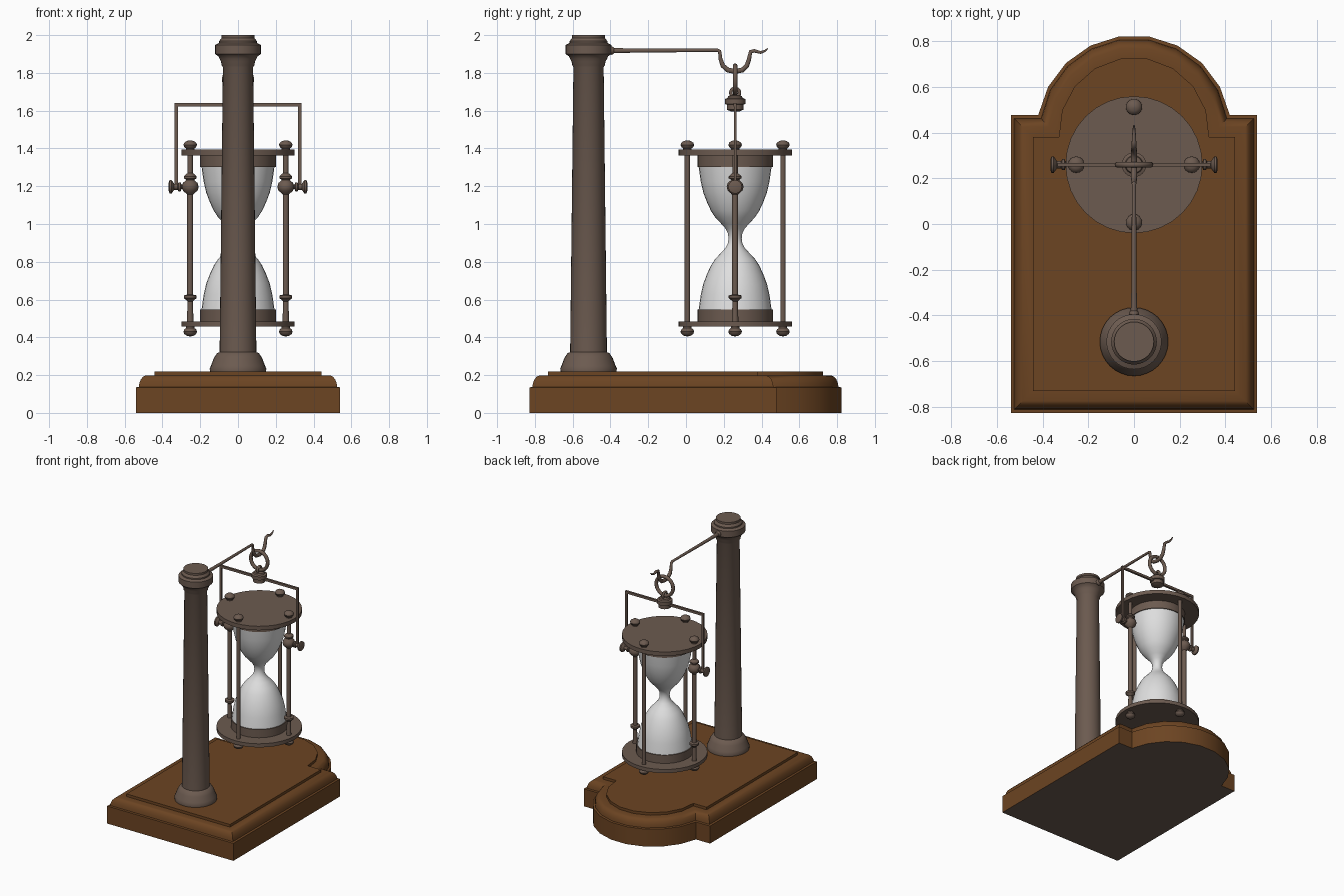
import bpy, bmesh, math
from mathutils import Matrix, Vector

if "Cube" in bpy.data.objects:
    bpy.data.objects.remove(bpy.data.objects["Cube"])


def material(name, col):
    m = bpy.data.materials.new(name)
    m.diffuse_color = (*col, 1)
    m.use_nodes = True
    m.node_tree.nodes["Principled BSDF"].inputs["Base Color"].default_value = m.diffuse_color
    return m


WOOD = material("brown_wood", (0.150, 0.058, 0.016))
METAL = material("bronze_metal", (0.150, 0.104, 0.080))
GLASS = material("pale_glass", (0.74, 0.74, 0.74))
CY = 0.26       # hourglass centre in y
COL_Y = -0.516  # column centre in y


def finish(name, bm, mats, angle=35):
    bmesh.ops.recalc_face_normals(bm, faces=bm.faces)
    me = bpy.data.meshes.new(name)
    bm.to_mesh(me)
    bm.free()
    for m in mats:
        me.materials.append(m)
    ob = bpy.data.objects.new(name, me)
    bpy.context.collection.objects.link(ob)
    smooth(ob, angle)
    return ob


def smooth(ob, angle=35):
    bpy.ops.object.select_all(action='DESELECT')
    ob.select_set(True)
    bpy.context.view_layer.objects.active = ob
    bpy.ops.object.shade_smooth_by_angle(angle=math.radians(angle))


def loft(bm, rings):
    """Skin a stack of closed loops and cap both ends; returns the bottom cap."""
    loops = [[bm.verts.new(p) for p in ring] for ring in rings]
    n = len(loops[0])
    for a, b in zip(loops, loops[1:]):
        for i in range(n):
            bm.faces.new((a[i], a[(i + 1) % n], b[(i + 1) % n], b[i]))
    bm.faces.new(loops[-1])
    return bm.faces.new(loops[0][::-1])


def lathe(name, profile, loc, mat=METAL, segs=24, rot=None):
    """Turn a (radius, height) profile around z, then rotate and place it."""
    bm = bmesh.new()
    ang = [2 * math.pi * i / segs for i in range(segs)]
    loft(bm, [[(r * math.cos(a), r * math.sin(a), z) for a in ang] for r, z in profile])
    bm.transform(Matrix.Translation(loc) @ (rot or Matrix()))
    return finish(name, bm, [mat])


def ball(r, z, h, n=6):
    """Profile of a flattened ball of radius r, half height h, centred at z."""
    return [(max(r * math.sin(math.pi * i / n), 0.002), z - h * math.cos(math.pi * i / n))
            for i in range(n + 1)]


def box(name, loc, size):
    bm = bmesh.new()
    bmesh.ops.create_cube(bm, size=1)
    bm.transform(Matrix.Translation(loc) @ Matrix.Diagonal((*size, 1)))
    return finish(name, bm, [METAL])


def ring(name, loc, R, r, normal):
    bpy.ops.mesh.primitive_torus_add(location=loc, major_radius=R, minor_radius=r,
                                     major_segments=28, minor_segments=10)
    ob = bpy.context.object
    ob.rotation_euler = Vector(normal).to_track_quat('Z', 'Y').to_euler()
    ob.name = name
    ob.data.materials.append(METAL)
    smooth(ob, 60)


# Wooden base: rectangle with an arched back, stacked with inset mouldings
def outline(d, z):
    r, c, sh = 0.427 - d, 0.40, 0.478 - d
    a0 = math.asin((sh - c) / r)
    arch = [a0 + (math.pi - 2 * a0) * i / 9 for i in range(10)]
    pts = [(-0.54 + d, sh), (-0.54 + d, -0.828 + d), (0.54 - d, -0.828 + d), (0.54 - d, sh)]
    pts += [(r * math.cos(a), c + r * math.sin(a)) for a in arch]
    return [(x, y, z) for x, y in pts]


bm = bmesh.new()
bottom = loft(bm, [outline(d, z) for d, z in (
    (0, 0), (0, 0.135), (0.015, 0.138), (0.018, 0.158), (0.026, 0.178),
    (0.038, 0.192), (0.052, 0.198), (0.097, 0.198), (0.097, 0.218))])
bottom.material_index = 1
finish("base", bm, [WOOD, METAL], 30)

# Column with flared foot and turned capital
lathe("column", [(0.148, 0.216), (0.150, 0.235), (0.143, 0.25), (0.128, 0.29), (0.112, 0.315),
                 (0.097, 0.322), (0.097, 0.35), (0.08, 1.83), (0.086, 1.84), (0.09, 1.86),
                 (0.098, 1.875), (0.104, 1.888), (0.121, 1.90), (0.121, 1.948), (0.100, 1.958),
                 (0.100, 1.968), (0.087, 1.985), (0.087, 2.0)], (0, COL_Y, 0), segs=32)

# Arm ending in an open hook: (y, z, radius)
path = [(-0.42, 1.918, 0.016), (-0.30, 1.918, 0.012), (0.165, 1.92, 0.009), (0.178, 1.915, 0.010),
        (0.182, 1.875, 0.011), (0.195, 1.838, 0.013), (0.222, 1.815, 0.014), (0.26, 1.808, 0.014),
        (0.298, 1.815, 0.014), (0.322, 1.838, 0.013), (0.333, 1.87, 0.012), (0.342, 1.912, 0.011),
        (0.362, 1.917, 0.010), (0.395, 1.908, 0.008), (0.418, 1.916, 0.006), (0.433, 1.93, 0.003)]
cu = bpy.data.curves.new("hook_arm", 'CURVE')
cu.dimensions = '3D'
cu.bevel_depth = 1.0
cu.bevel_resolution = 3
cu.use_fill_caps = True
sp = cu.splines.new('POLY')
sp.points.add(len(path) - 1)
for p, (y, z, r) in zip(sp.points, path):
    p.co = (0, y, z, 1)
    p.radius = r
cu.materials.append(METAL)
arm = bpy.data.objects.new("hook_arm", cu)
bpy.context.collection.objects.link(arm)
bpy.ops.object.select_all(action='DESELECT')
arm.select_set(True)
bpy.context.view_layer.objects.active = arm
bpy.ops.object.convert(target='MESH')
smooth(bpy.context.object, 60)
lathe("arm_boss", ball(0.022, 0, 0.022), (0, COL_Y + 0.12, 1.918), segs=12)

# Hanging ring, eyelet and swivel
ring("hanging_ring", (0, CY, 1.765), 0.072, 0.013, (0, 1, 0))
ring("eyelet", (0, CY, 1.695), 0.023, 0.009, (1, 0, 0))
lathe("swivel", [(0.02, 1.595), (0.044, 1.605), (0.044, 1.632), (0.054, 1.635), (0.054, 1.662),
                 (0.04, 1.667), (0.036, 1.678), (0.015, 1.682)], (0, CY, 0))

# Hanging frame: cross bar and two side bars with pivots
box("frame_cross_bar", (0, CY, 1.632), (0.67, 0.016, 0.018))
for side, s in (("left", -1), ("right", 1)):
    box("frame_side_bar_" + side, (s * 0.327, CY, 1.412), (0.017, 0.014, 0.455))
    lathe("pivot_screw_" + side,
          [(0.013, 0.25), (0.013, 0.30), (0.024, 0.304), (0.024, 0.315), (0.016, 0.319),
           (0.016, 0.338), (0.028, 0.346), (0.036, 0.352), (0.036, 0.362), (0.022, 0.367)],
          (0, CY, 1.197), segs=16, rot=Matrix.Rotation(s * math.pi / 2, 4, 'Y'))

# Hourglass end plates, glass caps and bulbs
lathe("top_plate", [(0.30, 1.363), (0.30, 1.394)], (0, CY, 0), segs=32)
lathe("bottom_plate", [(0.30, 0.457), (0.30, 0.485)], (0, CY, 0), segs=32)
lathe("top_cap", [(0.2, 1.302), (0.2, 1.365)], (0, CY, 0), segs=32)
lathe("bottom_cap", [(0.2, 0.483), (0.2, 0.548)], (0, CY, 0), segs=32)
half = [(0.035, 0), (0.038, 0.025), (0.05, 0.05), (0.075, 0.078), (0.105, 0.11), (0.128, 0.145),
        (0.149, 0.19), (0.168, 0.24), (0.182, 0.30), (0.194, 0.385)]
lathe("glass_bulbs", [(r, 0.925 - h) for r, h in half[:0:-1]] + [(r, 0.925 + h) for r, h in half],
      (0, CY, 0), GLASS, 32)

# Four posts with finials; the two side posts carry turned collars and pivot balls
for i, name in enumerate(("right", "back", "left", "front")):
    a = i * math.pi / 2
    loc = (0.253 * math.cos(a), CY + 0.253 * math.sin(a), 0)
    if i % 2:
        prof = [(0.014, 0.47), (0.014, 1.38)]
    else:
        prof = [(0.018, 0.47), (0.014, 0.59), (0.022, 0.598), (0.034, 0.608), (0.034, 0.622),
                (0.016, 0.626), (0.016, 1.155)] + ball(0.045, 1.197, 0.04)[1:-1] + [
                (0.022, 1.235), (0.034, 1.242), (0.034, 1.252), (0.02, 1.265), (0.014, 1.27),
                (0.014, 1.38)]
    lathe("post_" + name, prof, loc, segs=16)
    lathe("top_finial_" + name, [(0.022, 1.39), (0.022, 1.40)] + ball(0.036, 1.419, 0.024)[2:],
          loc, segs=16)
    lathe("bottom_finial_" + name, ball(0.036, 0.43, 0.025)[:5] + [(0.022, 0.449), (0.022, 0.46)],
          loc, segs=16)
